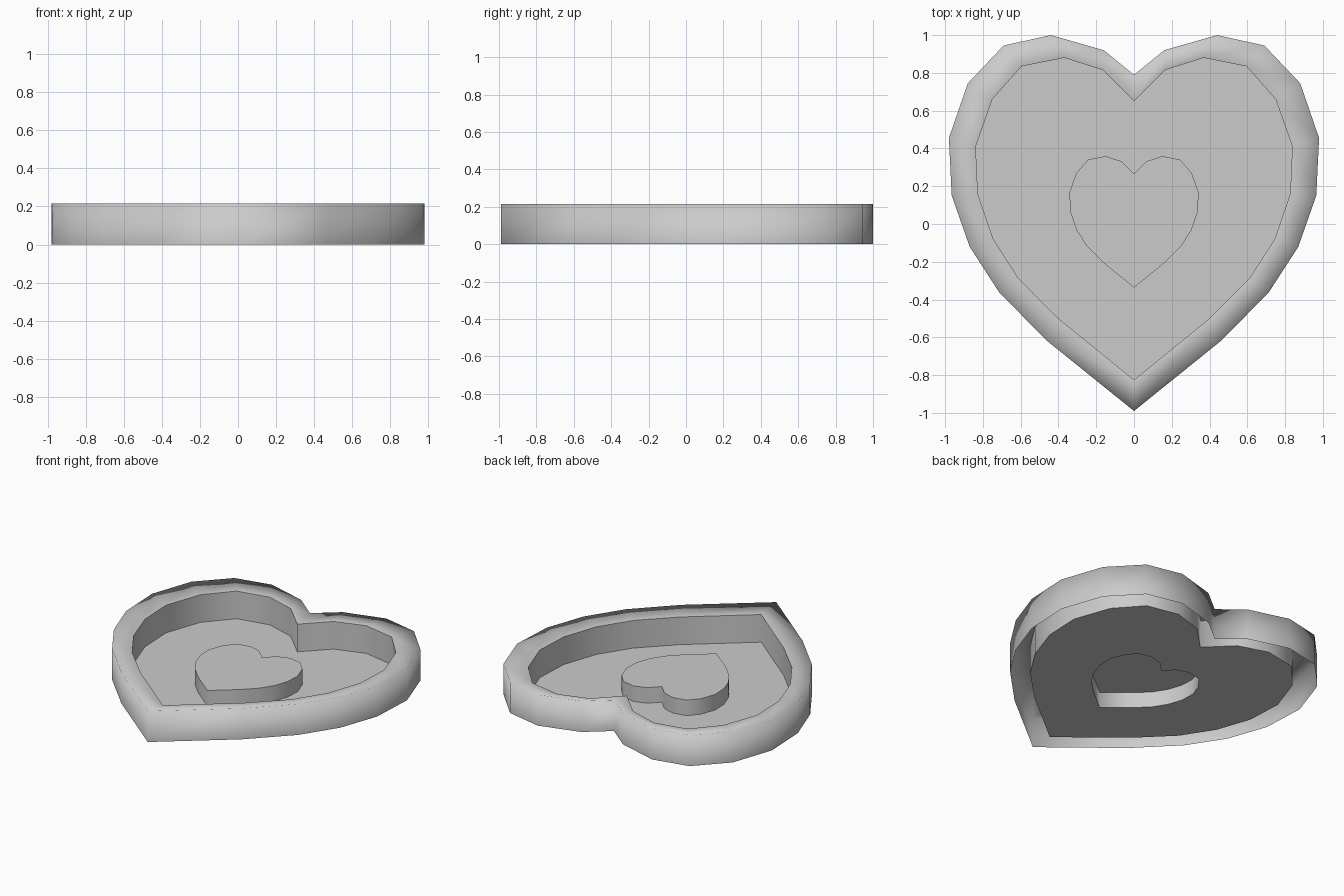
import bpy, bmesh

if "Cube" in bpy.data.objects:
    bpy.data.objects.remove(bpy.data.objects["Cube"])

# Right half of the rim outlines, from the cleft round to the point
OUTER = [(0, .79), (.16, .92), (.44, 1.0), (.69, .945), (.88, .745), (.98, .455),
         (.965, .15), (.87, -.12), (.715, -.36), (.465, -.615), (0, -.99)]
INNER = [(0, .65), (.165, .815), (.37, .88), (.595, .835), (.75, .66), (.838, .41),
         (.827, .16), (.745, -.08), (.61, -.29), (.40, -.50), (0, -.825)]


def full_heart(half):
    """Mirror a half outline into a closed anticlockwise loop."""
    return [(-x, y) for x, y in half] + [(x, y) for x, y in half[-2:0:-1]]


def ring(bm, half, z, scale=1.0):
    return [bm.verts.new((x * scale, y * scale, z)) for x, y in full_heart(half)]


def bridge(bm, a, b):
    n = len(a)
    for i in range(n):
        j = (i + 1) % n
        bm.faces.new((a[i], a[j], b[j], b[i]))


bm = bmesh.new()
S = 0.408  # raised heart repeats the inner outline at this scale
rings = [
    ring(bm, OUTER, 0),         # foot of outer wall (open underneath)
    ring(bm, OUTER, .215),      # outer rim edge
    ring(bm, INNER, .192),      # inner rim edge
    ring(bm, INNER, 0),         # floor edge
    ring(bm, INNER, 0, S),      # foot of raised heart
    ring(bm, INNER, .108, S),   # top of raised heart
]
for a, b in zip(rings, rings[1:]):
    bridge(bm, a, b)
top = bm.faces.new(rings[-1])

# Consistent outward normals
bm.normal_update()
if top.normal.z < 0:
    bmesh.ops.reverse_faces(bm, faces=bm.faces[:])

# Smooth walls, crisp creases at the inner rim, floor and raised heart
for f in bm.faces:
    f.smooth = True
for loop in rings[2:]:
    for i, v in enumerate(loop):
        e = bm.edges.get((v, loop[(i + 1) % len(loop)]))
        e.smooth = False

mesh = bpy.data.meshes.new("heart_tray")
bm.to_mesh(mesh)
bm.free()
tray = bpy.data.objects.new("heart_tray", mesh)
bpy.context.collection.objects.link(tray)
